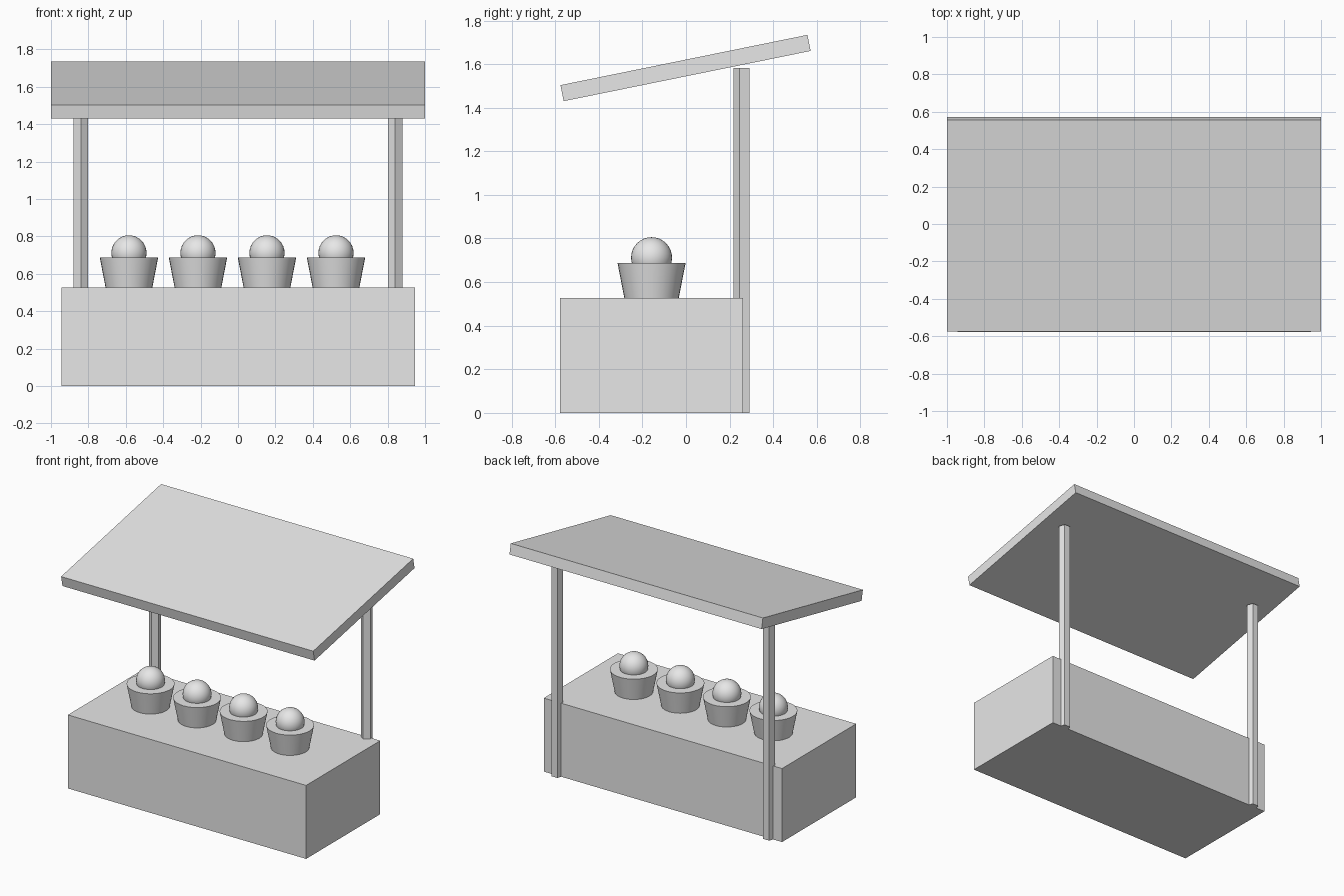
import bpy, math

if "Cube" in bpy.data.objects:
    bpy.data.objects.remove(bpy.data.objects["Cube"])

grey = bpy.data.materials.new("plain_grey")
grey.diffuse_color = (0.8, 0.8, 0.8, 1)
grey.use_nodes = True
grey.node_tree.nodes["Principled BSDF"].inputs["Base Color"].default_value = grey.diffuse_color


def finish(name, smooth=False):
    ob = bpy.context.object
    ob.name = name
    ob.data.materials.append(grey)
    if smooth:
        bpy.ops.object.shade_smooth_by_angle(angle=math.radians(35))
    return ob


def box(name, centre, size, tilt=0.0):
    bpy.ops.mesh.primitive_cube_add(size=1, location=centre)
    ob = finish(name)
    ob.scale = size
    ob.rotation_euler.x = tilt
    return ob


# Counter block and tilted roof slab
COUNTER_TOP = 0.527
box("counter", (0, -0.158, COUNTER_TOP / 2), (1.89, 0.84, COUNTER_TOP))
box("roof", (0, -0.002, 1.582), (2.0, 1.156, 0.075), math.radians(11.5))

# Two five-sided posts at the back, one edge facing forward
for side, x in (("left", -0.84), ("right", 0.84)):
    bpy.ops.mesh.primitive_cylinder_add(vertices=5, radius=0.0405, depth=1.583,
                                        location=(x, 0.259, 1.583 / 2),
                                        rotation=(0, 0, math.pi))
    finish(f"{side}_post")

# Row of tapered tubs, each holding a ball
for i in range(4):
    x = -0.583 + 0.369 * i
    bpy.ops.mesh.primitive_cone_add(vertices=32, radius1=0.125, radius2=0.156,
                                    depth=0.16,
                                    location=(x, -0.158, COUNTER_TOP + 0.08))
    finish(f"tub_{i + 1}", smooth=True)
    bpy.ops.mesh.primitive_uv_sphere_add(segments=32, ring_count=16, radius=0.094,
                                         location=(x, -0.158, 0.712))
    finish(f"ball_{i + 1}", smooth=True)
